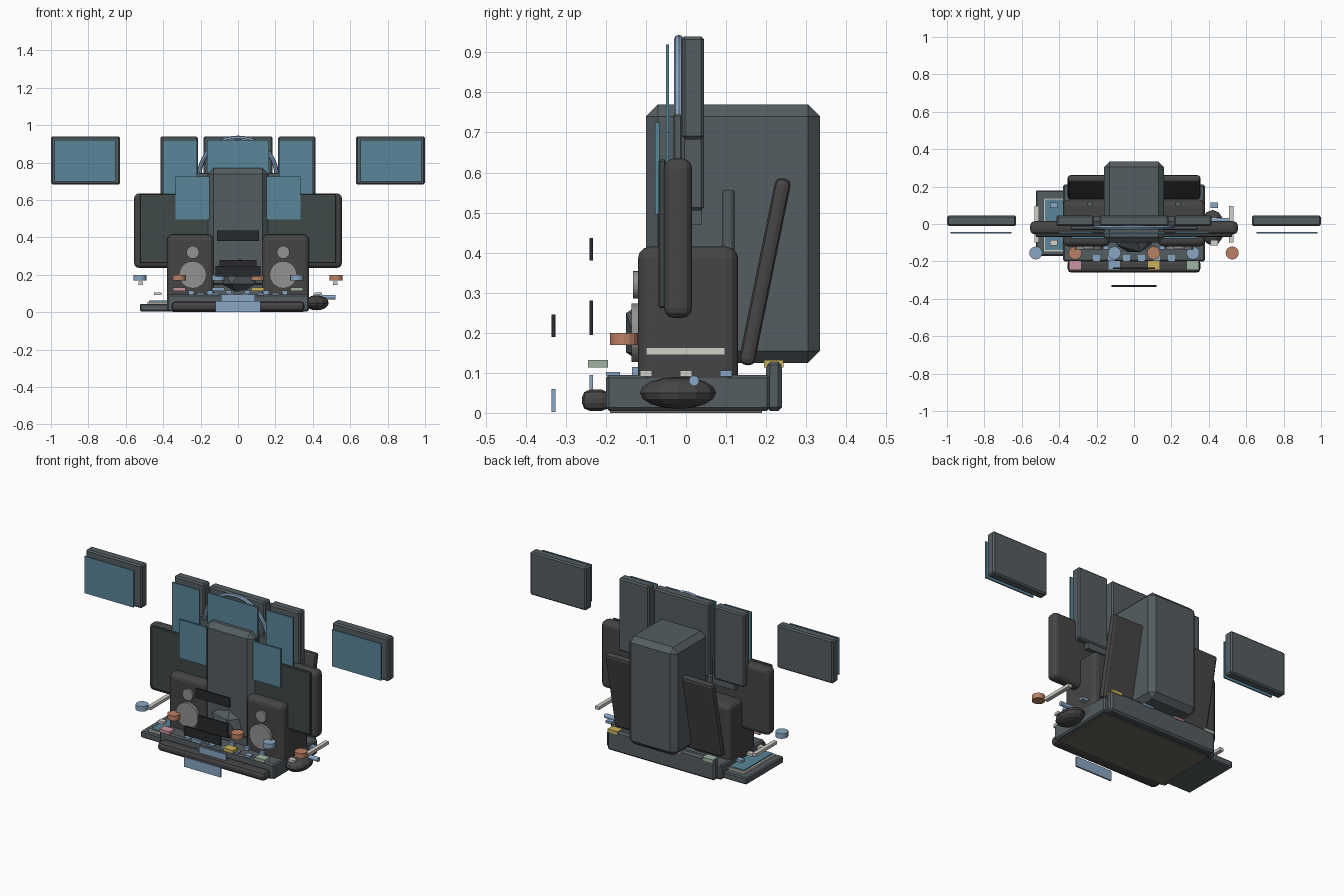
import bpy, math

if "Cube" in bpy.data.objects:
    bpy.data.objects.remove(bpy.data.objects["Cube"])

mats = {}
COL = {'slate': (.09, .11, .12), 'dark': (.06, .06, .06), 'panel': (.05, .065, .065),
       'screen': (.1, .24, .32), 'blue': (.25, .38, .55), 'orange': (.5, .22, .13),
       'pink': (.6, .3, .36), 'yellow': (.6, .45, .1), 'green': (.35, .46, .37),
       'white': (.65, .63, .58), 'black': (.02, .022, .025), 'tan': (.15, .14, .12),
       'cone': (.3, .29, .28)}


def finish(o, name, col):
    o.name = name
    if col not in mats:
        m = bpy.data.materials.new(col)
        m.diffuse_color = (*COL[col], 1)
        m.use_nodes = True
        m.node_tree.nodes["Principled BSDF"].inputs["Base Color"].default_value = m.diffuse_color
        mats[col] = m
    o.data.materials.append(mats[col])
    return o


def box(name, x, y, z, col, bev=0, seg=1, rot=0):
    """Box from (min, max) ranges, optionally bevelled and tilted about x."""
    bpy.ops.mesh.primitive_cube_add(size=1, location=[(a + b) / 2 for a, b in (x, y, z)])
    o = bpy.context.object
    o.scale = [b - a for a, b in (x, y, z)]
    bpy.ops.object.transform_apply(location=False, rotation=False, scale=True)
    o.rotation_euler.x = rot
    if bev:
        m = o.modifiers.new('bevel', 'BEVEL')
        m.width, m.segments = bev, seg
    return finish(o, name, col)


def cyl(name, loc, r, d, col, n=12, rot=(0, 0, 0)):
    bpy.ops.mesh.primitive_cylinder_add(vertices=n, radius=r, depth=d, location=loc, rotation=rot)
    return finish(bpy.context.object, name, col)


def span(s, a, b):
    return tuple(sorted((s * a, s * b)))


# base deck with front and rear bumpers and an underside plate
box('base_deck', (-.38, .38), (-.2, .21), (.005, .095), 'slate', .008)
box('front_bumper', (-.355, .355), (-.26, -.19), (.005, .058), 'dark', .02, 2)
box('rear_bumper', (-.355, .355), (.2, .24), (.005, .13), 'slate', .01)
box('underside_plate', (-.35, .35), (-.19, .19), (0, .006), 'tan')

# side tray with touch screen
box('side_tray', (-.525, -.34), (-.17, .18), (.005, .045), 'slate', .006)
box('tray_plate', (-.485, -.36), (-.15, .14), (.045, .055), 'white')
box('tray_screen', (-.475, -.36), (-.14, .13), (.055, .062), 'screen')

# hand controller and its rod
bpy.ops.mesh.primitive_uv_sphere_add(segments=12, ring_count=8, location=(.42, -.02, .05))
hand = finish(bpy.context.object, 'hand_controller', 'dark')
hand.scale = (.065, .095, .04)
cyl('controller_rod', (.46, .02, .08), .013, .12, 'blue', 12, (0, math.pi / 2, 0))

# central tower and faceted nose
box('tower', (-.16, .16), (-.1, .335), (.125, .77), 'slate', .03)
bpy.ops.mesh.primitive_ico_sphere_add(subdivisions=1, location=(0, -.06, .2))
nose = finish(bpy.context.object, 'faceted_nose', 'slate')
nose.scale = (.125, .105, .11)

# wide back cushion, front panel, and leaning rear panel
box('back_cushion', (-.555, .555), (-.055, .015), (.237, .635), 'dark', .025, 3)
box('cushion_panel', (-.525, .525), (-.069, -.05), (.262, .632), 'panel', .004)
box('leaning_panel', (-.355, .355), (.177, .217), (.115, .59), 'dark', .015, 2, -.2)
box('rear_rail', (-.35, .35), (.012, .04), (.47, .505), 'slate')

# row of monitors
box('center_monitor', (-.185, .185), (-.012, .045), (.505, .94), 'slate', .008)
box('center_screen', (-.165, .165), (-.05, -.042), (.53, .92), 'screen')
box('wide_monitor', (-.34, .34), (-.032, -.01), (.49, .745), 'slate', .004)
box('wide_screen', (-.335, .335), (-.077, -.066), (.495, .725), 'screen')
bpy.ops.mesh.primitive_torus_add(major_segments=40, minor_segments=8, major_radius=.207,
                                 minor_radius=.012, location=(0, -.018, .725),
                                 rotation=(math.pi / 2, 0, 0))
finish(bpy.context.object, 'monitor_ring', 'blue')

for s in (-1, 1):
    # monitors beside the centre and floating outer monitors
    box('tall_monitor', span(s, .215, .415), (-.012, .045), (.505, .94), 'slate', .008)
    box('tall_screen', span(s, .22, .4), (-.05, -.042), (.61, .92), 'screen')
    box('outer_monitor', span(s, .63, 1), (-.01, .045), (.683, .94), 'slate', .008)
    box('outer_screen', span(s, .655, .98), (-.05, -.042), (.7, .92), 'screen')
    # speaker consoles
    box('console', span(s, .13, .38), (-.12, .13), (.01, .415), 'dark', .03, 3)
    cyl('woofer', (s * .242, -.125, .2), .073, .022, 'cone', 24, (math.pi / 2, 0, 0))
    cyl('tweeter', (s * .242, -.122, .32), .034, .02, 'cone', 20, (math.pi / 2, 0, 0))
    cyl('support_post', (s * .235, .106, .475), .015, .16, 'slate', 12)
    # side rails and keys
    box('side_rail', span(s, .508, .532), (-.1, .097), (.145, .163), 'white')
    for y, c in ((-.1, 'white'), (0, 'white'), (.1, 'blue')):
        box('side_key', span(s, .41, .45), (y - .015, y + .015), (.091, .106), c)

# centre body between the consoles
box('center_body', (-.14, .14), (-.09, .12), (.09, .4), 'slate')

# floating front strips
box('upper_slot', (-.112, .112), (-.241, -.232), (.38, .437), 'black')
box('middle_slot', (-.1, .1), (-.241, -.232), (.195, .28), 'black')
box('lower_slot', (-.12, .12), (-.336, -.326), (.19, .246), 'black')
box('front_plate', (-.12, .12), (-.336, -.326), (.002, .06), 'blue')
box('front_lamp', (-.09, .09), (-.241, -.232), (.045, .095), 'blue')

# knobs, coloured buttons and small tabs
for i in range(6):
    x = -.525 + .21 * i
    cyl('knob', (x, -.155, .185), .035, .03, ('blue', 'orange')[i % 2], 16)
    x = -.2 + .08 * i
    box('tab', (x - .018, x + .018), (-.2, -.165), (.092, .102), 'blue')
    x = -.25 + .1 * i
    box('small_key', (x - .015, x + .015), (-.135, -.118), (.095, .115), 'blue')
FRONT = ('pink', 'blue', 'yellow', 'green')
BACK = ('green', 'pink', 'blue', 'yellow')
for i in range(4):
    x = -.315 + .21 * i
    box('front_button', (x - .033, x + .033), (-.245, -.195), (.113, .132), FRONT[i])
    box('rear_button', (x - .033, x + .033), (.195, .244), (.113, .132), BACK[i])
